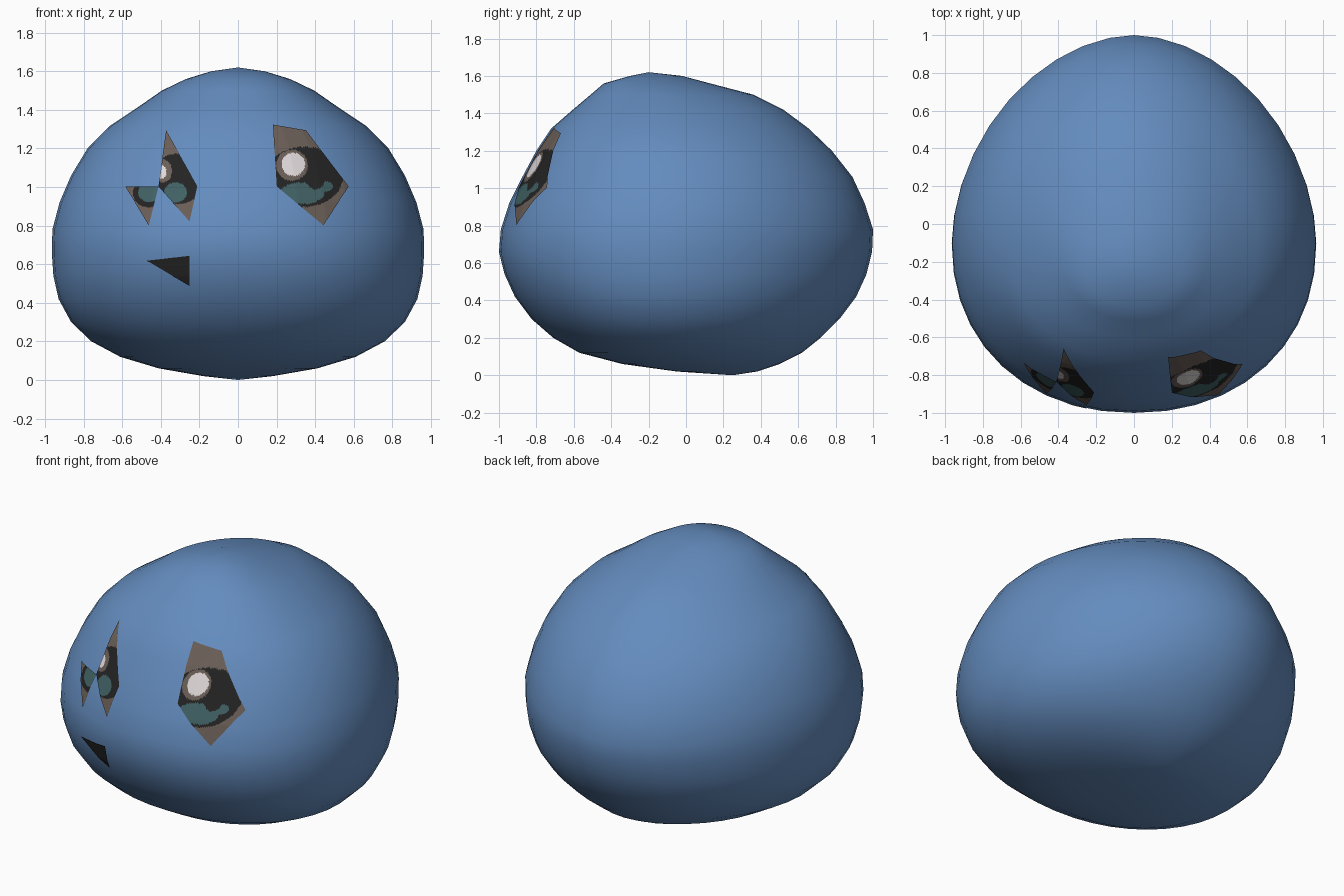
import bpy, bmesh, math
from mathutils import Vector
from mathutils.bvhtree import BVHTree

if "Cube" in bpy.data.objects:
    bpy.data.objects.remove(bpy.data.objects["Cube"])


def material(name, rgb):
    m = bpy.data.materials.new(name)
    m.diffuse_color = (*rgb, 1)
    m.use_nodes = True
    m.node_tree.nodes["Principled BSDF"].inputs["Base Color"].default_value = m.diffuse_color
    return m


BLUE = material("soft blue", (0.127, 0.262, 0.515))
BROWN = material("dusty brown", (0.145, 0.112, 0.095))
BLACK = material("near black", (0.017, 0.017, 0.017))
TEAL = material("dark teal", (0.052, 0.118, 0.125))
WHITE = material("eye white", (0.74, 0.69, 0.70))
EYE_MATS = [BROWN, BLACK, TEAL, WHITE]


def finish(name, bm, mats):
    me = bpy.data.meshes.new(name)
    bm.to_mesh(me)
    ob = bpy.data.objects.new(name, me)
    bpy.context.collection.objects.link(ob)
    for m in mats:
        me.materials.append(m)
    return ob


# Head: egg-shaped rings (height, half width, front y, back y) between two poles
RINGS = [
    (0.02, 0.18, -0.05, 0.38), (0.06, 0.41, -0.34, 0.50), (0.12, 0.61, -0.57, 0.62),
    (0.20, 0.76, -0.71, 0.72), (0.30, 0.865, -0.825, 0.82), (0.42, 0.93, -0.915, 0.91),
    (0.54, 0.957, -0.97, 0.965), (0.66, 0.965, -1.0, 0.995), (0.78, 0.962, -0.99, 1.0),
    (0.92, 0.925, -0.945, 0.955), (1.06, 0.865, -0.875, 0.89), (1.20, 0.78, -0.80, 0.78),
    (1.32, 0.66, -0.72, 0.655), (1.42, 0.51, -0.605, 0.52), (1.50, 0.395, -0.51, 0.36),
    (1.56, 0.27, -0.44, 0.13), (1.60, 0.14, -0.30, -0.02),
]
SEG = 40


def power(v, p):
    return math.copysign(abs(v) ** (2 / p), v) if abs(v) > 1e-6 else 0.0


bm = bmesh.new()
loops = []
for z, w, front, back in RINGS:
    mid = front + 0.45 * (back - front)
    ring = []
    for i in range(SEG):
        a = 2 * math.pi * i / SEG
        c, s = math.cos(a), math.sin(a)
        p = 1.85 if s > 0 else 2.15
        depth = back - mid if s > 0 else mid - front
        ring.append(bm.verts.new((w * power(c, p), mid + depth * power(s, p), z)))
    loops.append(ring)
bottom = bm.verts.new((0, 0.25, 0))
top = bm.verts.new((0, -0.2, 1.62))
for i in range(SEG):
    j = (i + 1) % SEG
    for lo, hi in zip(loops, loops[1:]):
        bm.faces.new((lo[i], lo[j], hi[j], hi[i]))
    bm.faces.new((bottom, loops[0][j], loops[0][i]))
    bm.faces.new((top, loops[-1][i], loops[-1][j]))
bmesh.ops.recalc_face_normals(bm, faces=bm.faces)
for f in bm.faces:
    f.smooth = True
finish("head", bm, [BLUE])
surface = BVHTree.FromBMesh(bm)


# Face markings: flat outlines (x, z) draped over the front of the head,
# coloured by ellipses (material index, x, z, x radius, z radius), last one wins
def marking(name, outline, spots=(), mats=EYE_MATS, cuts=34):
    b = bmesh.new()
    b.faces.new([b.verts.new((x, 0, z)) for x, z in outline])
    bmesh.ops.triangulate(b, faces=b.faces[:])
    bmesh.ops.subdivide_edges(b, edges=b.edges[:], cuts=cuts, use_grid_fill=True)
    bmesh.ops.triangulate(b, faces=b.faces[:])
    for f in b.faces:
        c = f.calc_center_median()
        for idx, x, z, rx, rz in spots:
            if ((c.x - x) / rx) ** 2 + ((c.z - z) / rz) ** 2 < 1:
                f.material_index = idx
    for v in b.verts:
        hit, normal, _, _ = surface.ray_cast(Vector((v.co.x, -3, v.co.z)), Vector((0, 1, 0)))
        v.co = hit + normal * 0.007
    b.normal_update()
    for f in b.faces:
        f.smooth = True
        if f.normal.y > 0:
            f.normal_flip()
    finish(name, b, mats)
    b.free()


marking("right_eye",
        [(0.18, 1.32), (0.35, 1.29), (0.57, 1.0), (0.40, 1.0), (0.44, 0.80), (0.20, 1.0)],
        [(1, 0.34, 1.05, 0.20, 0.155), (2, 0.33, 0.965, 0.115, 0.055),
         (2, 0.455, 1.0, 0.035, 0.025), (1, 0.40, 1.03, 0.045, 0.045),
         (0, 0.278, 1.11, 0.082, 0.08), (3, 0.285, 1.115, 0.06, 0.06)])
marking("left_eye_inner",
        [(-0.37, 1.29), (-0.21, 1.0), (-0.25, 0.82), (-0.41, 1.0)],
        [(1, -0.31, 1.04, 0.14, 0.13), (2, -0.322, 0.97, 0.058, 0.052),
         (0, -0.39, 1.08, 0.05, 0.06), (3, -0.395, 1.075, 0.026, 0.036)])
marking("left_eye_outer",
        [(-0.58, 1.0), (-0.41, 1.0), (-0.46, 0.80)],
        [(1, -0.46, 0.965, 0.082, 0.072), (2, -0.46, 0.97, 0.055, 0.05)])
marking("mouth_mark", [(-0.47, 0.62), (-0.25, 0.645), (-0.25, 0.49)], mats=[BLACK])
bm.free()
